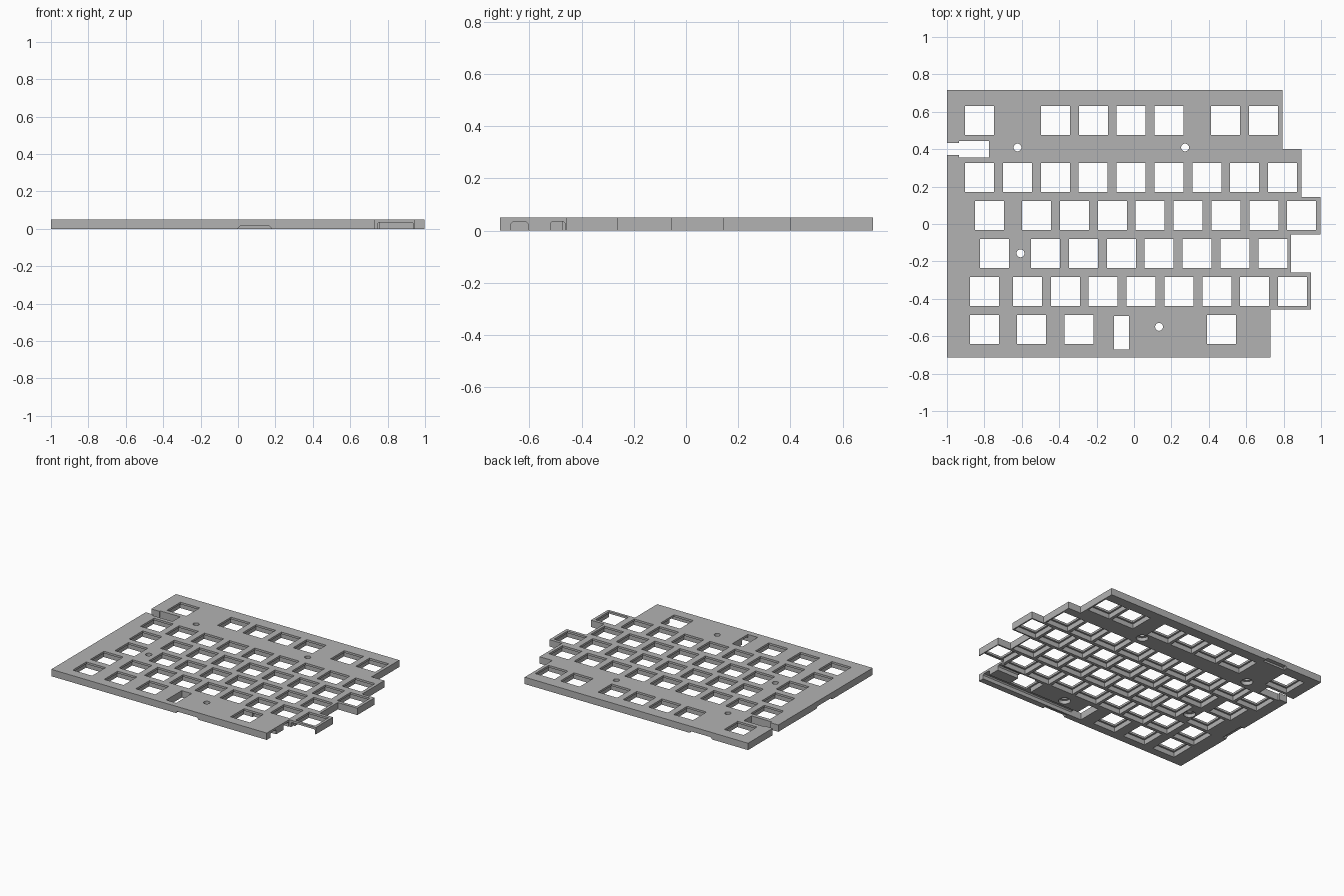
import bpy, bmesh, math
from mathutils import Matrix, Vector

cube = bpy.data.objects.get("Cube")
if cube:
    bpy.data.objects.remove(cube, do_unlink=True)

TOP, CEIL = 0.05, 0.035      # plate top and underside of the thin top skin
PITCH = 0.2025               # key spacing
HOLE, POCKET = 0.0775, 0.09  # half sizes of key opening and pocket below

grey = bpy.data.materials.new("plain_grey")
grey.use_nodes = True
colour = (0.45, 0.45, 0.45, 1)
grey.diffuse_color = colour
grey.node_tree.nodes["Principled BSDF"].inputs["Base Color"].default_value = colour


def add_box(bm, x0, x1, y0, y1, z0, z1):
    size = Vector((x1 - x0, y1 - y0, z1 - z0))
    mid = Vector((x0 + x1, y0 + y1, z0 + z1)) / 2
    bmesh.ops.create_cube(bm, size=1, matrix=Matrix.Translation(mid) @ Matrix.Diagonal((*size, 1)))


def add_cylinder(bm, x, y, r, z0, z1):
    bmesh.ops.create_cone(bm, cap_ends=True, segments=24, radius1=r, radius2=r, depth=z1 - z0,
                          matrix=Matrix.Translation((x, y, (z0 + z1) / 2)))


def add_prism(bm, points, offset):
    face = bm.faces.new([bm.verts.new(p) for p in points])
    grown = bmesh.ops.extrude_face_region(bm, geom=[face])["geom"]
    verts = [g for g in grown if isinstance(g, bmesh.types.BMVert)]
    bmesh.ops.translate(bm, vec=offset, verts=verts)


def finish(bm, name):
    bmesh.ops.recalc_face_normals(bm, faces=bm.faces)
    mesh = bpy.data.meshes.new(name)
    bm.to_mesh(mesh)
    bm.free()
    mesh.materials.append(grey)
    ob = bpy.data.objects.new(name, mesh)
    bpy.context.collection.objects.link(ob)
    return ob


# Stepped outline of the case
outline = [(-1, -0.713), (0.73, -0.713), (0.73, -0.457), (0.945, -0.457), (0.945, -0.26),
           (0.84, -0.26), (0.84, -0.055), (0.996, -0.055), (0.996, 0.145), (0.895, 0.145),
           (0.895, 0.4), (0.793, 0.4), (0.793, 0.717), (-1, 0.717)]
bm = bmesh.new()
add_prism(bm, [(x, y, 0) for x, y in outline], (0, 0, TOP))
case = finish(bm, "key_plate_case")


# Key centres, row by row from the back
def run(start, count):
    return [start + PITCH * i for i in range(count)]


rows = [(0.553, [-0.826] + run(-0.42, 4) + run(0.489, 2)),
        (0.249, run(-0.826, 9)),
        (0.045, [-0.773] + run(-0.521, 8)),
        (-0.157, [-0.746] + run(-0.473, 7)),
        (-0.361, [-0.8] + run(-0.57, 8)),
        (-0.564, [-0.8, -0.548, -0.293, 0.467])]
keys = [(x, y) for y, xs in rows for x in xs]
screws = [(-0.623, 0.409), (0.273, 0.409), (-0.607, -0.157), (0.134, -0.55)]

# Openings through the top: keys, screws, cable slot and socket
through = bmesh.new()
for x, y in keys:
    add_box(through, x - HOLE, x + HOLE, y - HOLE, y + HOLE, -0.1, 0.1)
for x, y in screws:
    add_cylinder(through, x, y, 0.021, -0.1, 0.1)
add_box(through, -0.107, -0.027, -0.67, -0.492, -0.1, 0.1)
add_box(through, -0.936, -0.775, 0.355, 0.443, -0.1, 0.1)

# Wider pockets below each key, and screw recesses
pockets = bmesh.new()
for x, y in keys:
    add_box(pockets, x - POCKET, x + POCKET, y - POCKET, y + POCKET, -0.1, CEIL)
for x, y in screws:
    add_cylinder(pockets, x, y, 0.04, -0.1, 0.025)

# Socket mouth, cable channels and the open front of the overhanging key
channels = bmesh.new()
add_box(channels, -1.1, -0.92, 0.37, 0.434, -0.1, 0.1)


def arch(lo, hi, top, slope):
    return [(lo, -0.02), (hi, -0.02), (hi, top - slope), (hi - slope, top),
            (lo + slope, top), (lo, top - slope)]


for y0, y1, x0 in ((-0.67, -0.605, -0.06), (-0.52, -0.462, 0.45)):
    add_prism(channels, [(x0, y, z) for y, z in arch(y0, y1, CEIL, 0.008)], (0.74 - x0, 0, 0))
add_prism(channels, [(x, -0.48, z) for x, z in arch(0.746, 0.937, CEIL - 0.001, 0.006)], (0, 0.05, 0))

# Shallow finger notches under the front, back and left edges
add_prism(channels, [(x, -0.75, z) for x, z in arch(0, 0.18, 0.014, 0.012)], (0, 0.067, 0))
add_prism(channels, [(x, 0.75, z) for x, z in arch(-0.71, -0.53, 0.014, 0.012)], (0, -0.063, 0))
add_prism(channels, [(-1.05, y, z) for y, z in arch(-0.25, -0.07, 0.014, 0.012)], (0.08, 0, 0))

# Cut the case
cutters = [finish(b, n) for b, n in ((through, "opening_cutter"), (pockets, "pocket_cutter"),
                                     (channels, "channel_cutter"))]
for cutter in cutters:
    cutter.hide_render = True
    mod = case.modifiers.new(cutter.name, "BOOLEAN")
    mod.operation, mod.solver, mod.object = "DIFFERENCE", "EXACT", cutter
bpy.context.view_layer.update()
depsgraph = bpy.context.evaluated_depsgraph_get()
cut_mesh = bpy.data.meshes.new_from_object(case.evaluated_get(depsgraph))
case.modifiers.clear()
case.data = cut_mesh
for cutter in cutters:
    bpy.data.objects.remove(cutter, do_unlink=True)

# Smooth the round screw holes, keep every corner crisp
bpy.ops.object.select_all(action="DESELECT")
case.select_set(True)
bpy.context.view_layer.objects.active = case
bpy.ops.object.shade_smooth_by_angle(angle=math.radians(25))
